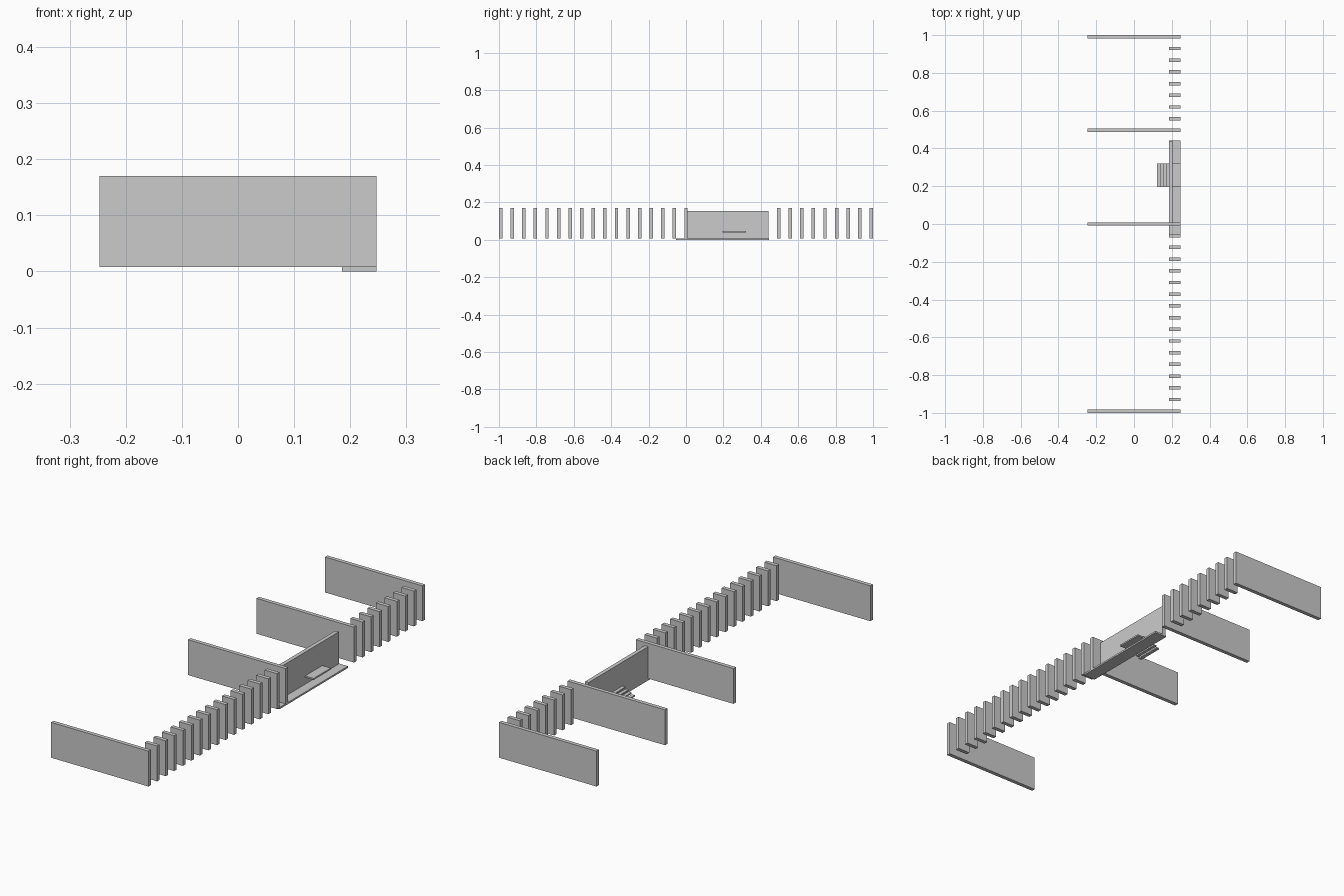
import bpy

if "Cube" in bpy.data.objects:
    bpy.data.objects.remove(bpy.data.objects["Cube"])


def box(name, x, y, z):
    """Box spanning the given (min, max) range on each axis."""
    bpy.ops.mesh.primitive_cube_add(size=1)
    ob = bpy.context.object
    ob.name = name
    ob.location = [(a + b) / 2 for a, b in (x, y, z)]
    ob.scale = [b - a for a, b in (x, y, z)]
    bpy.ops.object.transform_apply(location=True, rotation=False, scale=True)
    return ob


THICK = 0.018
PITCH = (2 - THICK) / 32
HEIGHT = (0.008, 0.17)
OUTER, INNER = 0.247, 0.185

# Evenly spaced row: long partition walls and short facade fins, with the entrance gap
for i in range(33):
    y = -1 + THICK / 2 + i * PITCH
    span = (y - THICK / 2, y + THICK / 2)
    if i in (0, 16, 24, 32):
        box("partition_wall", (-OUTER, OUTER), span, HEIGHT)
    elif not 16 < i < 24:
        box("facade_fin", (INNER, OUTER), span, HEIGHT)

# Entrance floor slab and upright wall
box("floor_slab", (INNER, OUTER), (-0.053, 0.443), (0.0, 0.008))
box("entrance_wall", (INNER, 0.203), (0.007, 0.44), (0.008, 0.155))

# Landing outside the wall, and open treads going down inside it
STEP_Y = (0.196, 0.32)
box("landing", (INNER, 0.246), STEP_Y, (0.039, 0.046))
tread = (INNER - 0.122) / 4
for i in range(4):
    x = INNER - i * tread
    top = 0.046 - i * 0.0085
    box("stair_tread", (x - tread, x), STEP_Y, (top - 0.006, top))
